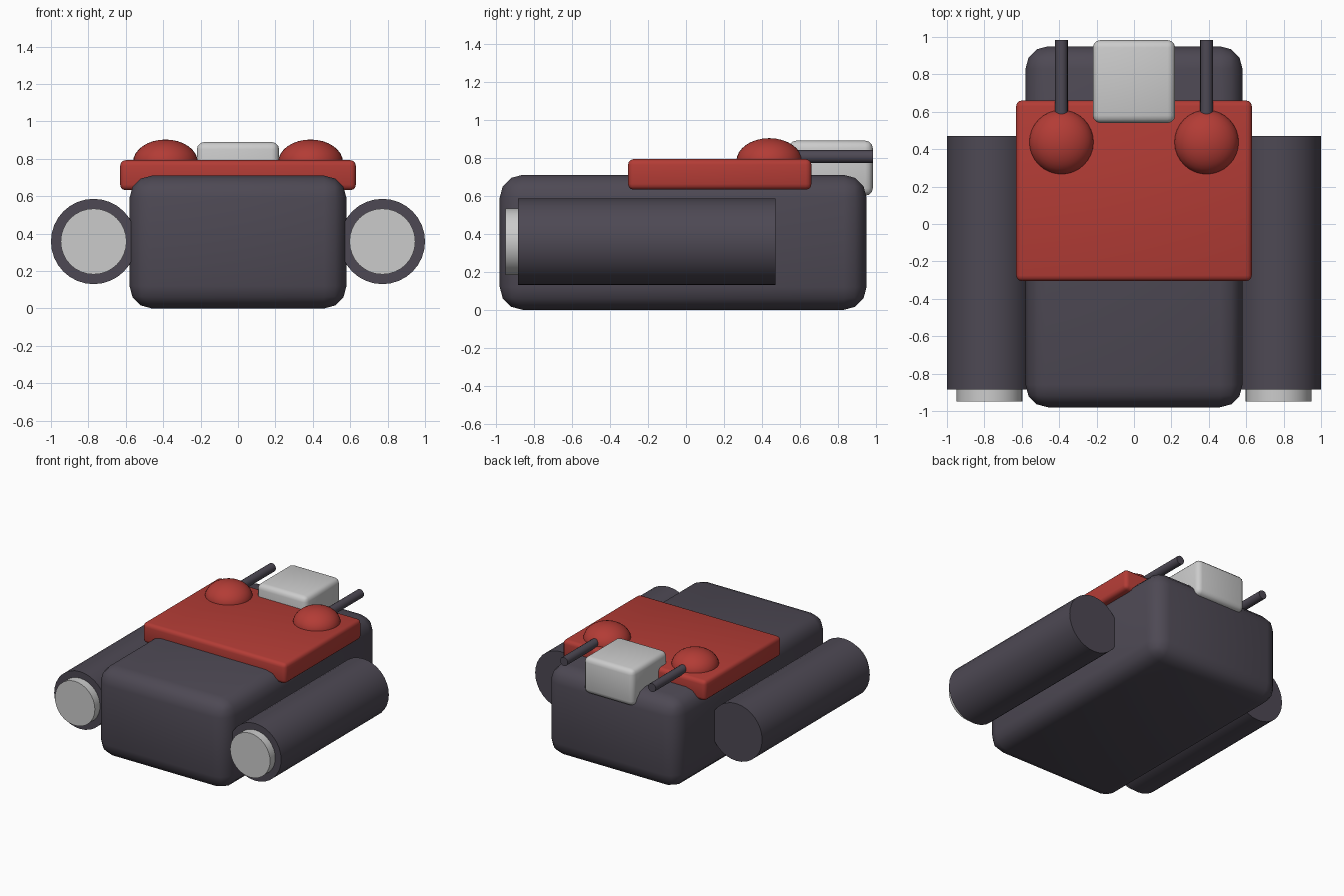
import bpy
from math import radians

if "Cube" in bpy.data.objects:
    bpy.data.objects.remove(bpy.data.objects["Cube"])


def material(name, rgb):
    m = bpy.data.materials.new(name)
    m.diffuse_color = (*rgb, 1)
    m.use_nodes = True
    m.node_tree.nodes["Principled BSDF"].inputs["Base Color"].default_value = m.diffuse_color
    return m


DARK = material("dark_paint", (0.075, 0.066, 0.088))
RED = material("red_paint", (0.45, 0.045, 0.036))


def finish(name, mat):
    ob = bpy.context.object
    ob.name = name
    if mat:
        ob.data.materials.append(mat)
    bpy.ops.object.shade_smooth_by_angle(angle=radians(40))
    return ob


def box(name, lo, hi, bevel, segments, mat=None):
    bpy.ops.mesh.primitive_cube_add(size=1, location=[(a + b) / 2 for a, b in zip(lo, hi)])
    ob = bpy.context.object
    ob.scale = [b - a for a, b in zip(lo, hi)]
    bpy.ops.object.transform_apply(location=False, rotation=False, scale=True)
    mod = ob.modifiers.new("Bevel", 'BEVEL')
    mod.width, mod.segments = bevel, segments
    bpy.ops.object.modifier_apply(modifier=mod.name)
    return finish(name, mat)


def rod(name, x, z, y0, y1, r, sides, mat=None):
    # cylinder lying along y
    bpy.ops.mesh.primitive_cylinder_add(vertices=sides, radius=r, depth=y1 - y0,
                                        location=(x, (y0 + y1) / 2, z),
                                        rotation=(radians(90), 0, 0))
    return finish(name, mat)


# main hull, top plate and rear block
box("body", (-0.58, -0.98, 0), (0.58, 0.95, 0.71), 0.12, 3, DARK)
box("top_plate", (-0.63, -0.305, 0.632), (0.63, 0.66, 0.793), 0.03, 3, RED)
box("rear_block", (-0.22, 0.54, 0.6), (0.22, 0.983, 0.89), 0.04, 3)

for side, s in (("left", -1), ("right", 1)):
    # side pods with a pale front disc
    rod(f"{side}_pod", s * 0.772, 0.358, -0.885, 0.47, 0.228, 32, DARK)
    rod(f"{side}_pod_disc", s * 0.772, 0.358, -0.95, -0.83, 0.176, 32)
    # flattened domes with thin rods pointing back
    bpy.ops.mesh.primitive_uv_sphere_add(segments=32, ring_count=16, radius=0.173,
                                         location=(s * 0.388, 0.438, 0.782))
    bpy.context.object.scale.z = 0.7
    bpy.ops.object.transform_apply(location=False, rotation=False, scale=True)
    finish(f"{side}_dome", RED)
    rod(f"{side}_rod", s * 0.388, 0.806, 0.45, 0.983, 0.034, 16, DARK)
